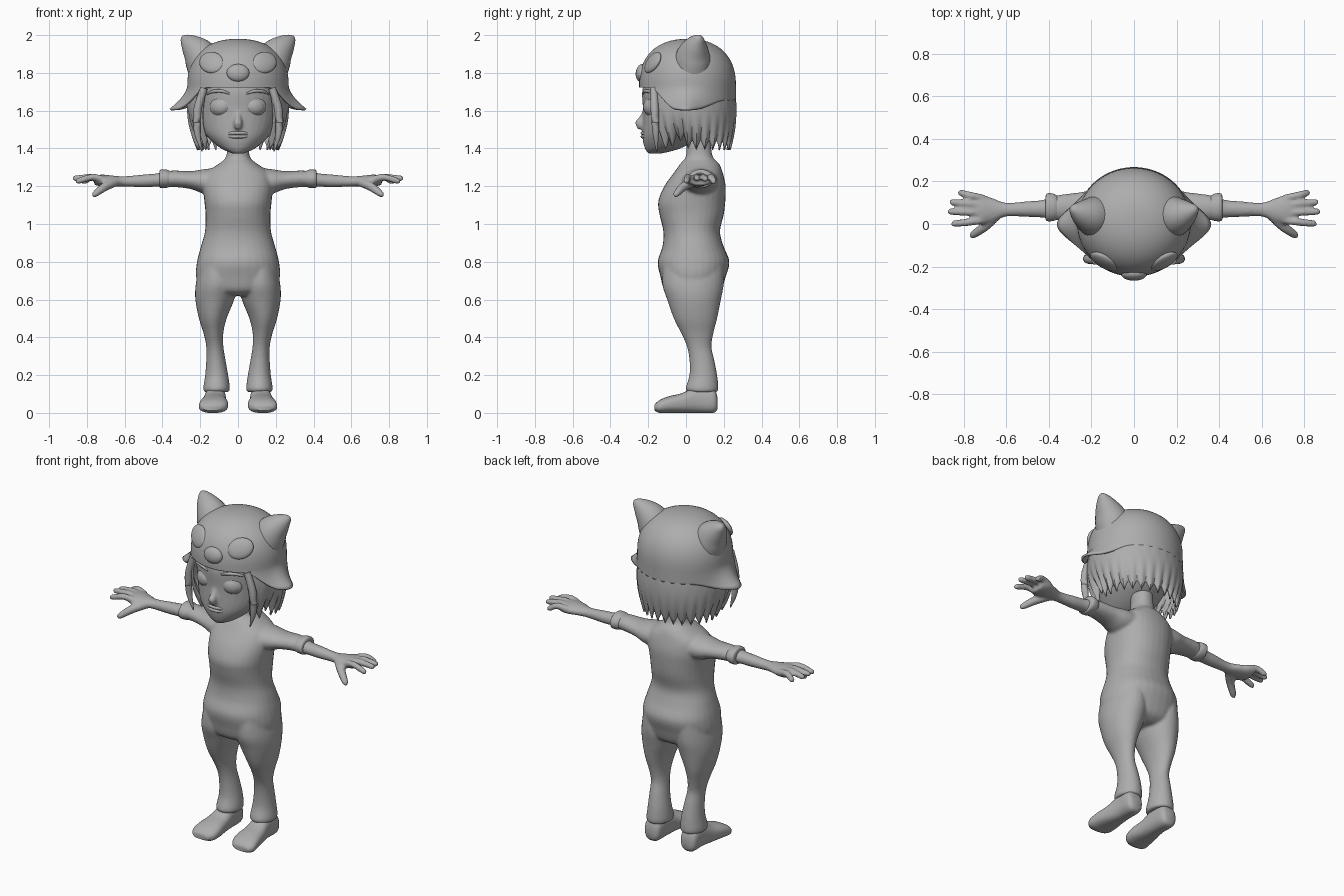
import bpy, bmesh
from math import sin, cos, pi, tau, exp
from mathutils import Vector, Matrix, Euler

if "Cube" in bpy.data.objects:
    bpy.data.objects.remove(bpy.data.objects["Cube"])

grey = bpy.data.materials.new("plain grey")
grey.use_nodes = True
COLOUR = (0.42, 0.42, 0.42, 1)
grey.diffuse_color = COLOUR
grey.node_tree.nodes["Principled BSDF"].inputs["Base Color"].default_value = COLOUR


def finish(name, bm, voxel=0, thickness=0):
    """Turn a bmesh into a smooth shaded object, optionally fused or thickened."""
    bmesh.ops.recalc_face_normals(bm, faces=bm.faces)
    mesh = bpy.data.meshes.new(name)
    bm.to_mesh(mesh)
    bm.free()
    mesh.materials.append(grey)
    obj = bpy.data.objects.new(name, mesh)
    bpy.context.collection.objects.link(obj)
    bpy.ops.object.select_all(action='DESELECT')
    obj.select_set(True)
    bpy.context.view_layer.objects.active = obj
    if voxel:
        mod = obj.modifiers.new("fuse", 'REMESH')
        mod.mode = 'VOXEL'
        mod.voxel_size = voxel
        mod.use_smooth_shade = True
        relax = obj.modifiers.new("relax", 'SMOOTH')
        relax.factor = 0.5
        relax.iterations = 6
    else:
        if thickness:
            mod = obj.modifiers.new("thickness", 'SOLIDIFY')
            mod.thickness = thickness
            mod.offset = -1
        bpy.ops.object.shade_smooth_by_angle(angle=0.8)
    return obj


def spline(rows, steps=4):
    """Catmull-Rom through rows of numbers."""
    out = []
    for i in range(len(rows) - 1):
        a, b, c, d = (rows[max(i - 1, 0)], rows[i], rows[i + 1], rows[min(i + 2, len(rows) - 1)])
        for k in range(steps):
            t = k / steps
            out.append([q + t / 2 * (r - p + t * (2 * p - 5 * q + 4 * r - s + t * (3 * (q - r) + s - p)))
                        for p, q, r, s in zip(a, b, c, d)])
    return out + [list(rows[-1])]


def skin(bm, rings, closed=True, caps=True):
    """Bridge equal rings of points with quads."""
    rings = [[bm.verts.new(p) for p in ring] for ring in rings]
    n = len(rings[0])
    for a, b in zip(rings, rings[1:]):
        for i in range(n if closed else n - 1):
            j = (i + 1) % n
            bm.faces.new((a[i], a[j], b[j], b[i]))
    if caps:
        bm.faces.new(rings[0])
        bm.faces.new(rings[-1])


def loft(bm, axis, rows, side=1, power=2.0, n=32):
    """Rows: position along the axis, then low and high extents on the other two axes."""
    def signed(v):
        return abs(v) ** (2 / power) * (1 if v > 0 else -1)
    rings = []
    for p, u0, u1, v0, v1 in spline(rows):
        ring = []
        for i in range(n):
            a = tau * i / n
            u = (u0 + u1) / 2 + (u1 - u0) / 2 * signed(cos(a))
            v = (v0 + v1) / 2 + (v1 - v0) / 2 * signed(sin(a))
            x, y, z = {'x': (p, u, v), 'y': (u, p, v), 'z': (u, v, p)}[axis]
            ring.append((x * side, y, z))
        rings.append(ring)
    skin(bm, rings)


def tube(bm, path, side=1, n=16):
    """Path rows: x, y, z, radius."""
    pts = spline(path)
    rings = []
    for i, (x, y, z, r) in enumerate(pts):
        way = Vector(pts[min(i + 1, len(pts) - 1)][:3]) - Vector(pts[max(i - 1, 0)][:3])
        turn = way.to_track_quat('Z', 'Y')
        ring = [Vector((x, y, z)) + turn @ Vector((r * cos(tau * k / n), r * sin(tau * k / n), 0))
                for k in range(n)]
        rings.append([(p.x * side, p.y, p.z) for p in ring])
    skin(bm, rings)


def ball(name, loc, scale, turn=(0, 0, 0)):
    bm = bmesh.new()
    bmesh.ops.create_uvsphere(bm, u_segments=32, v_segments=20, radius=1,
                              matrix=Matrix.LocRotScale(Vector(loc), Euler(turn), Vector(scale)))
    return finish(name, bm)


SIDES = (("left", 1), ("right", -1))

# Body: torso, legs, arms and hands fused into one skin
body = bmesh.new()
torso = [(.62, .1, -.07, .14), (.65, .19, -.115, .185), (.72, .222, -.135, .21), (.8, .217, -.15, .23),
         (.88, .197, -.125, .2), (.96, .175, -.12, .18), (1.05, .172, -.14, .2), (1.12, .178, -.147, .208),
         (1.2, .185, -.115, .21), (1.27, .17, -.065, .195), (1.32, .1, -.03, .175), (1.36, .062, 0, .14),
         (1.46, .055, 0, .13)]
loft(body, 'z', [(z, -w, w, f, b) for z, w, f, b in torso], power=2.2)
leg = [(.78, .02, .205, -.12, .2), (.68, .005, .224, -.125, .2), (.6, .02, .226, -.1, .185),
       (.5, .06, .207, -.065, .165), (.42, .078, .182, -.025, .145), (.35, .077, .168, .005, .135),
       (.28, .066, .168, .018, .15), (.2, .052, .174, .018, .165), (.13, .043, .184, -.002, .172),
       (.11, .05, .178, .01, .165)]
arm = [(.1, -.03, .17, 1.15, 1.3), (.18, -.02, .165, 1.16, 1.29), (.25, 0, .15, 1.185, 1.28),
       (.33, .015, .14, 1.195, 1.283), (.38, .02, .13, 1.195, 1.28), (.43, .03, .113, 1.197, 1.268),
       (.5, .033, .107, 1.195, 1.262), (.6, .035, .1, 1.198, 1.253), (.66, .01, .12, 1.2, 1.256),
       (.72, 0, .14, 1.2, 1.262), (.76, .015, .135, 1.205, 1.255)]
finger_tips = [(.83, .146, 1.222), (.868, .102, 1.235), (.876, .058, 1.238), (.86, .002, 1.225)]
for _, s in SIDES:
    loft(body, 'z', leg, s)
    loft(body, 'x', arm, s)
    for i, (x, y, z) in enumerate(finger_tips):
        root = .122 - .035 * i
        tube(body, [(.71, root, 1.235, .018), (.77, (root + y) / 2, 1.248, .018),
                    (x - .015, y, z + .003, .016), (x, y, z, .007)], s)
    tube(body, [(.64, .05, 1.225, .025), (.7, -.01, 1.2, .024), (.755, -.05, 1.16, .018),
                (.77, -.06, 1.148, .008)], s)
finish("body", body, voxel=.008)

# Sleeve cuffs and feet
cuff = [(.36, .022, .132, 1.197, 1.281), (.38, .014, .143, 1.191, 1.288), (.41, .014, .143, 1.191, 1.288),
        (.417, .03, .12, 1.2, 1.27)]
foot = [(.167, .09, .15, .02, .08), (.145, .07, .172, 0, .13), (.06, .065, .175, 0, .14),
        (-.02, .06, .19, 0, .105), (-.09, .052, .203, 0, .088), (-.14, .06, .206, 0, .068),
        (-.166, .09, .185, .012, .045)]
for label, s in SIDES:
    bm = bmesh.new()
    loft(bm, 'x', cuff, s)
    finish(label + "_sleeve_cuff", bm)
    bm = bmesh.new()
    loft(bm, 'y', foot, s, power=2.5)
    finish(label + "_foot", bm)

# Head with the nose blended in
head = bmesh.new()
skull = [(1.373, .03, -.2, -.13), (1.4, .09, -.218, -.03), (1.45, .15, -.23, .06), (1.5, .187, -.23, .12),
         (1.6, .216, -.228, .19), (1.7, .228, -.232, .215), (1.78, .22, -.215, .21)]
loft(head, 'z', [(z, -w, w, f, b) for z, w, f, b in skull])
tube(head, [(0, -.215, 1.6, .012), (0, -.232, 1.56, .017), (0, -.247, 1.53, .024), (0, -.235, 1.505, .014)])
finish("head", head, voxel=.008)

# Eyes, lids and brows
for label, s in SIDES:
    turn = (0, .1 * s, .38 * s)
    ball(label + "_eye", (.096 * s, -.197, 1.62), (.048, .026, .041), turn)
    ball(label + "_eyelid", (.096 * s, -.194, 1.622), (.056, .023, .049), turn)
    bm = bmesh.new()
    tube(bm, [(.045, -.227, 1.69, .004), (.09, -.217, 1.704, .009), (.14, -.19, 1.7, .008),
              (.165, -.165, 1.685, .003)], s)
    finish(label + "_brow", bm)

# Lips
for label, z in (("upper_lip", 1.481), ("lower_lip", 1.463)):
    bm = bmesh.new()
    tube(bm, [(-.075, -.203, 1.474, .003), (-.035, -.224, z, .008), (0, -.231, z, .009),
              (.035, -.224, z, .008), (.075, -.203, 1.474, .003)])
    finish(label, bm)


def ramp(v, low, high):
    t = min(max((v - low) / (high - low), 0), 1)
    return t * t * (3 - 2 * t)


def around(angle, r, z, flare=0):
    """Point on the hat outline; angle zero is the front."""
    return ((.268 * r + flare) * sin(angle), .008 - .256 * r * cos(angle), z)


# Cap: dome, then a skirt that drops and flares into ear flaps
cap = bmesh.new()
COLS, DOME, SKIRT = 96, 20, 8
angles = [tau * i / COLS for i in range(COLS)]
rings = []
for j in range(1, DOME + 1):
    p = pi / 2 * j / DOME
    rings.append([around(a, sin(p) ** .87, 1.735 + .245 * max(cos(p), 0) ** .87) for a in angles])
for k in range(1, SKIRT + 1):
    t = k / SKIRT
    ring = []
    for a in angles:
        c = cos(a)
        edge = 1.722 - .112 * (1 - ramp(c, .25, .8)) + .045 * (1 - ramp(c, -.8, -.2))
        ring.append(around(a, 1, 1.735 + (edge - 1.735) * t, .095 * t ** 1.7 * exp(-((c - .05) / .38) ** 2)))
    rings.append(ring)
skin(cap, rings, caps=False)
cap.verts.ensure_lookup_table()
cap.faces.new(cap.verts[:COLS])
finish("cap", cap, thickness=.012)

# Cap ears, eye patches and nose
for label, s in SIDES:
    bm = bmesh.new()
    tube(bm, [(.165, .03, 1.83, .105), (.205, .04, 1.9, .088), (.25, .055, 1.95, .058),
              (.285, .07, 1.983, .025), (.295, .075, 1.993, .006)], s, n=28)
    finish(label + "_cap_ear", bm)
    ball(label + "_cap_eye_patch", (.14 * s, -.176, 1.855), (.074, .022, .058), (-.45, -.35 * s, .6 * s))
ball("cap_nose", (0, -.236, 1.8), (.06, .03, .047), (-.15, 0, 0))

# Bobbed hair: open shell with a jagged hem
hair = bmesh.new()
COLS, ROWS, TOOTH = 132, 14, 6
rings = []
for k in range(ROWS + 1):
    t = k / ROWS
    ring = []
    for i in range(COLS + 1):
        a = pi + (2.42 - .14 * t) * (2 * i / COLS - 1)
        jag = .055 * abs(i / TOOTH % 1 * 2 - 1)
        hem = 1.39 + jag + .045 * exp(-((cos(a) - .2) / .15) ** 2)
        z = 1.74 + (hem - 1.74) * t
        tuck = .06 + .11 * ramp(cos(a), -.8, .2)
        ring.append(around(a, .955 + .065 * sin(pi * t) - tuck * t ** 3, z))
    rings.append(ring)
skin(hair, rings, closed=False, caps=False)
finish("hair", hair, thickness=.012)

# Loose strands framing the face
for label, s in SIDES:
    bm = bmesh.new()
    tube(bm, [(.18, -.17, 1.72, .02), (.215, -.165, 1.6, .022), (.215, -.16, 1.48, .017),
              (.19, -.155, 1.385, .003)], s)
    finish(label + "_hair_strand", bm)
